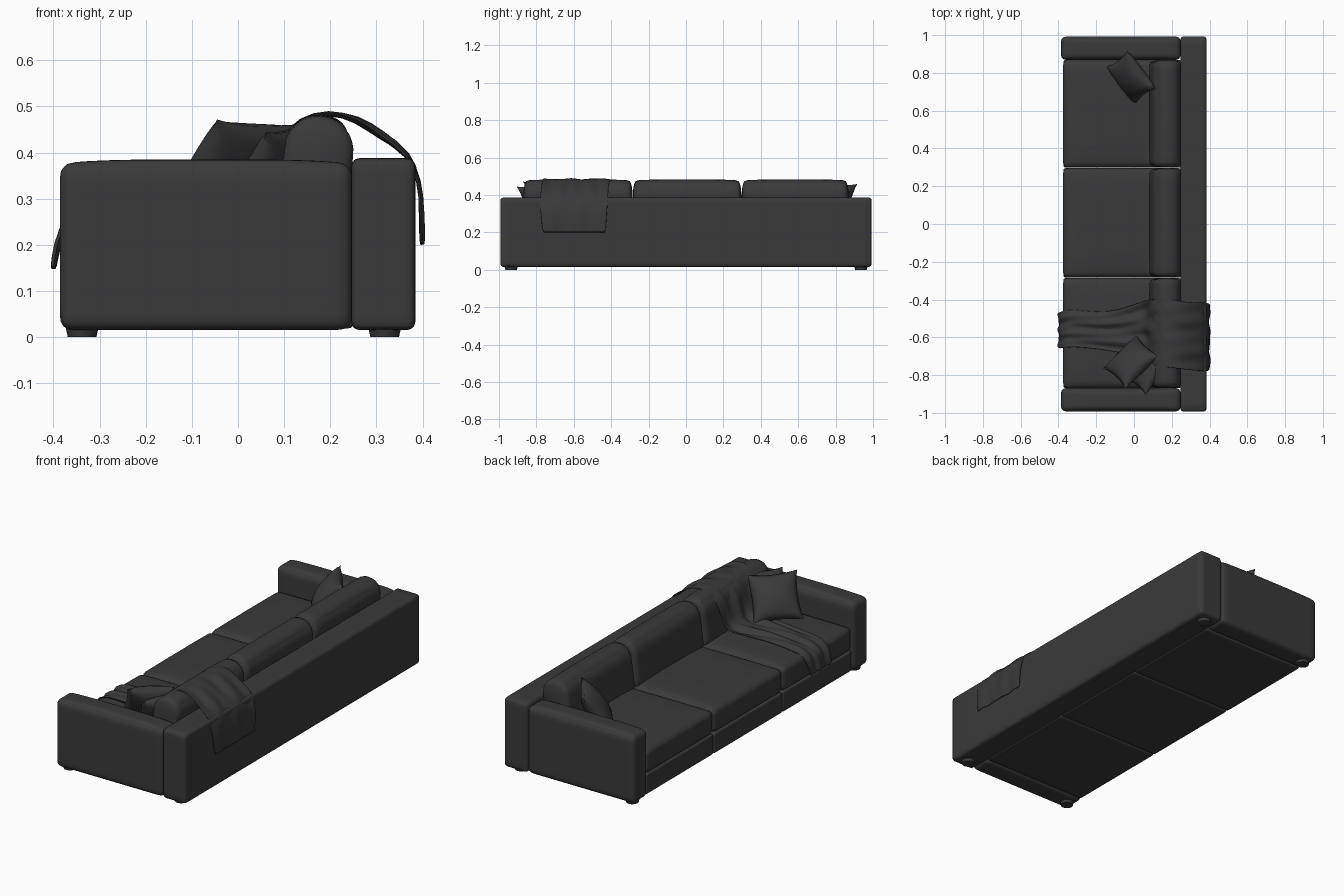
import bpy, bmesh, math
from mathutils import Vector, Matrix

if "Cube" in bpy.data.objects:
    bpy.data.objects.remove(bpy.data.objects["Cube"])

# Dark charcoal upholstery
fabric = bpy.data.materials.new("charcoal_fabric")
fabric.diffuse_color = (0.042, 0.042, 0.042, 1)
fabric.use_nodes = True
fabric.node_tree.nodes["Principled BSDF"].inputs["Base Color"].default_value = fabric.diffuse_color


def finish(bm, name, angle=60):
    bmesh.ops.recalc_face_normals(bm, faces=bm.faces)
    me = bpy.data.meshes.new(name)
    bm.to_mesh(me)
    bm.free()
    me.materials.append(fabric)
    ob = bpy.data.objects.new(name, me)
    bpy.context.collection.objects.link(ob)
    bpy.ops.object.select_all(action='DESELECT')
    ob.select_set(True)
    bpy.context.view_layer.objects.active = ob
    bpy.ops.object.shade_smooth_by_angle(angle=math.radians(angle))
    return ob


def soft_box(name, lo, hi, r, crown=0.0, lean=0.0, cuts=19):
    """Rounded upholstered box; r is one radius per axis, crown puffs the top,
    lean tilts it about y."""
    lo, hi = Vector(lo), Vector(hi)
    mid, half = (lo + hi) / 2, (hi - lo) / 2
    r = Vector(r) if isinstance(r, tuple) else Vector((r, r, r))
    bm = bmesh.new()
    bmesh.ops.create_cube(bm, size=2)
    bmesh.ops.subdivide_edges(bm, edges=bm.edges[:], cuts=cuts, use_grid_fill=True)
    for v in bm.verts:
        s = Vector([math.sin(c * math.pi / 2) for c in v.co])
        p = s * half
        q = Vector([max(r[i] - half[i], min(half[i] - r[i], p[i])) for i in range(3)])
        d = Vector([(p[i] - q[i]) / r[i] for i in range(3)]).normalized()
        p = q + d * r
        if s.z > 0:
            p.z += crown * s.z * (1 - s.x ** 4) * (1 - s.y ** 4)
        v.co = mid + Matrix.Rotation(lean, 3, 'Y') @ p
    return finish(bm, name)


def pillow(name, centre, normal, size, thick, roll=0):
    """Square scatter pillow with pulled-in sides and pointed corners."""
    bm = bmesh.new()
    for side in (1, -1):
        new = bmesh.ops.create_grid(bm, x_segments=18, y_segments=18, size=1)['verts']
        for v in new:
            u, w = v.co.x, v.co.y
            puff = max(0, (1 - u * u) * (1 - w * w)) ** 0.5
            v.co = Vector((u * (1 - 0.10 * (1 - w * w)) * size / 2,
                           w * (1 - 0.10 * (1 - u * u)) * size / 2,
                           side * puff * thick / 2))
    bmesh.ops.remove_doubles(bm, verts=bm.verts[:], dist=0.0005)
    rot = Vector(normal).to_track_quat('Z', 'Y').to_matrix() @ Matrix.Rotation(roll, 3, 'Z')
    for v in bm.verts:
        v.co = Vector(centre) + rot @ v.co
    return finish(bm, name, 80)


# Frame: back panel and two arms
soft_box("back_frame", (0.245, -0.993, 0.015), (0.385, 0.993, 0.388), 0.02)
for side, label in ((-1, "right"), (1, "left")):
    y0, y1 = sorted((side * 0.868, side * 0.993))
    soft_box(label + "_arm", (-0.386, y0, 0.015), (0.247, y1, 0.376), 0.028, 0.009)

# Three bays: base, seat cushion, leaning back cushion
seams = [-0.87, -0.285, 0.297, 0.87]
for i in range(3):
    y0, y1 = seams[i] + 0.001, seams[i + 1] - 0.001
    soft_box(f"base_{i + 1}", (-0.374, y0, 0.018), (0.25, y1, 0.128), 0.012)
    soft_box(f"seat_cushion_{i + 1}", (-0.376, y0, 0.126), (0.2, y1, 0.254), 0.028, 0.012)
    soft_box(f"back_cushion_{i + 1}", (0.09, y0, 0.2), (0.242, y1, 0.477), (0.07, 0.022, 0.075),
             0.006, math.radians(7.5))

# Feet: short tapered blocks at the corners
for fx in (-0.338, 0.318):
    for fy in (-0.935, 0.935):
        bm = bmesh.new()
        bmesh.ops.create_cone(bm, cap_ends=True, segments=16, radius1=0.031,
                              radius2=0.036, depth=0.022)
        bmesh.ops.translate(bm, verts=bm.verts, vec=(fx, fy, 0.011))
        finish(bm, "foot", 40)

# Scatter pillows
pillow("left_pillow", (-0.015, 0.775, 0.355), (-0.66, -0.5, 0.55), 0.25, 0.11)
pillow("right_pillow_front", (-0.015, -0.73, 0.37), (-0.52, 0.56, 0.62), 0.25, 0.11, 0.05)
pillow("right_pillow_back", (0.075, -0.775, 0.36), (-0.75, 0.4, 0.5), 0.22, 0.09, -0.1)

# Throw blanket: path over seat and back as x, z, y start, y end, fold depth
rows = [(-.400, .145, -.655, -.475, .004), (-.392, .205, -.66, -.465, .004),
        (-.374, .255, -.655, -.46, .005), (-.32, .275, -.65, -.45, .005),
        (-.20, .278, -.66, -.47, .007), (-.08, .279, -.68, -.455, .008),
        (.02, .280, -.70, -.42, .008), (.062, .300, -.72, -.405, .007),
        (.080, .37, -.74, -.40, .006), (.098, .43, -.75, -.40, .005),
        (.135, .472, -.755, -.40, .003), (.195, .490, -.76, -.40, .002),
        (.26, .474, -.77, -.41, .005), (.31, .437, -.775, -.415, .006),
        (.372, .398, -.78, -.415, .003), (.394, .34, -.78, -.42, .002),
        (.398, .27, -.775, -.425, .003), (.400, .197, -.765, -.43, .003)]
bm = bmesh.new()
n = 36
grid = []
for k, (x, z, y0, y1, amp) in enumerate(rows):
    a, b = rows[max(k - 1, 0)], rows[min(k + 1, len(rows) - 1)]
    nx, nz = Vector((a[1] - b[1], b[0] - a[0])).normalized()
    line = []
    for j in range(n + 1):
        t = j / n
        d = amp * (math.sin(t * 15 + k * 0.75) + 0.6 * math.sin(t * 27 - k * 0.9))
        line.append(bm.verts.new((x + nx * d, y0 + (y1 - y0) * t, z + nz * d)))
    grid.append(line)
for r0, r1 in zip(grid, grid[1:]):
    for j in range(n):
        bm.faces.new((r0[j], r0[j + 1], r1[j + 1], r1[j]))
throw = finish(bm, "throw_blanket", 80)
solid = throw.modifiers.new("thickness", 'SOLIDIFY')
solid.thickness = 0.005
solid.offset = 0
sub = throw.modifiers.new("smooth", 'SUBSURF')
sub.levels = sub.render_levels = 1
